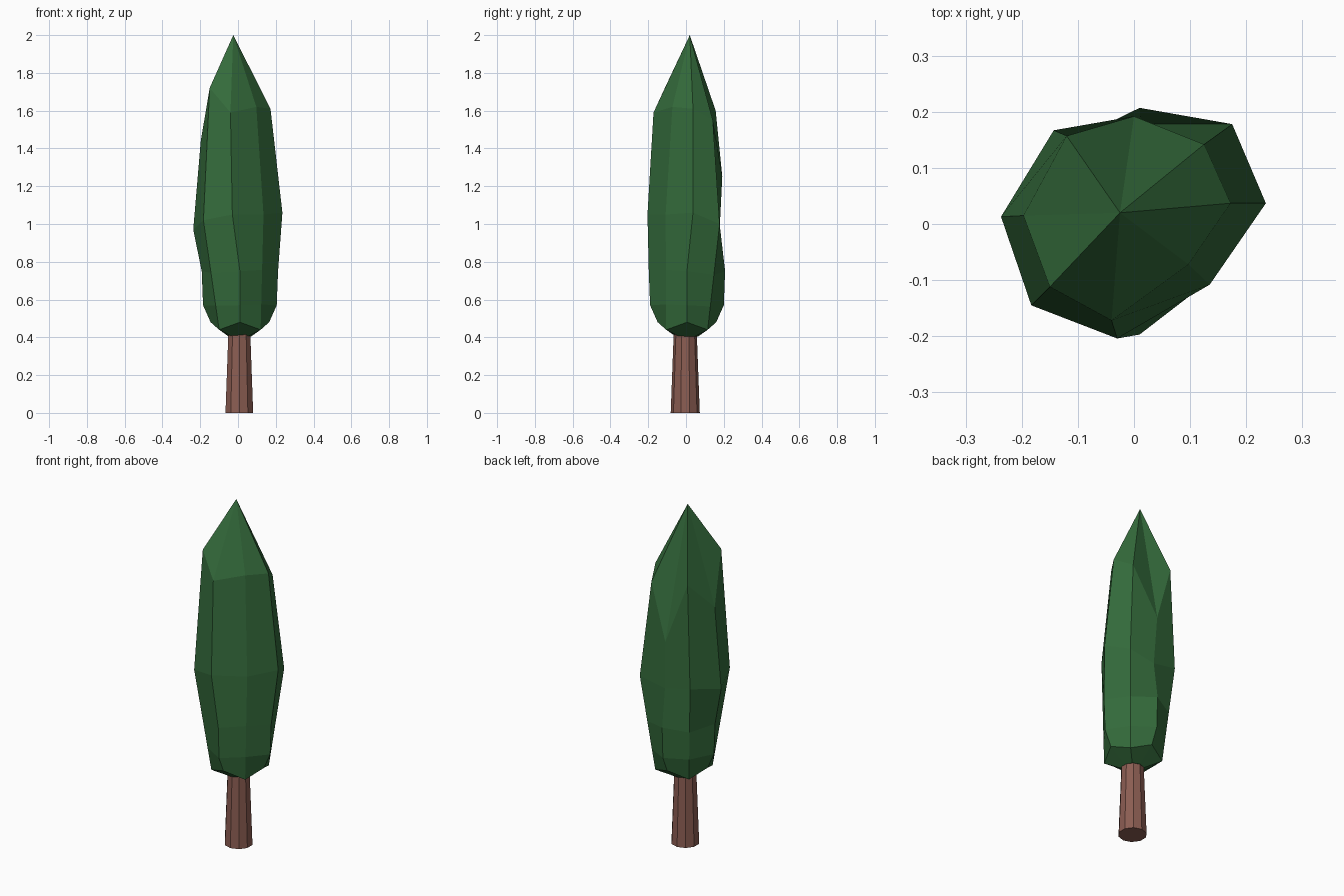
import bpy, bmesh
from math import cos, sin, tau, pi
from mathutils import Vector

if "Cube" in bpy.data.objects:
    bpy.data.objects.remove(bpy.data.objects["Cube"])


def material(name, rgb):
    m = bpy.data.materials.new(name)
    m.diffuse_color = (*rgb, 1)
    m.use_nodes = True
    m.node_tree.nodes["Principled BSDF"].inputs["Base Color"].default_value = m.diffuse_color
    return m


def finish(bm, name, mat):
    bmesh.ops.recalc_face_normals(bm, faces=bm.faces)
    me = bpy.data.meshes.new(name)
    bm.to_mesh(me)
    bm.free()
    me.materials.append(mat)
    ob = bpy.data.objects.new(name, me)
    bpy.context.collection.objects.link(ob)
    return ob


# Foliage: eight uneven columns, counter-clockwise from the left
top = [(-.197, .015, 1.44), (-.150, -.112, 1.72), (-.040, -.172, 1.59), (.097, -.072, 1.62),
       (.172, .037, 1.61), (.125, .142, 1.55), (.0, .192, 1.25), (-.120, .157, 1.60)]
mid = [(-.237, .013, .97), (-.183, -.145, 1.02), (-.030, -.204, 1.05), (.135, -.108, 1.05),
       (.235, .037, 1.06), (.175, .178, 1.0), (.012, .178, .97), (-.143, .167, 1.0)]
top = [Vector(p) for p in top]
mid = [Vector(p) for p in mid]
lower, foot, under, base = [], [], [], []
for i in range(8):
    a = pi + tau * i / 8
    d = Vector((cos(a), sin(a), 0))
    c = Vector((.01, .005, 0))
    main = i % 2 == 0
    under.append(c + d * .155 + Vector((0, 0, .48 if main else .44)))
    if main:
        foot.append(c + d * .195 + Vector((0, 0, .57)))
        low = c + d * .202 + Vector((0, 0, .75))
    else:
        foot.append(under[i].lerp(mid[i], .22))
        low = under[i].lerp(mid[i], .52)
    lower.append(low)
    base.append(c + d * .06 + Vector((0, 0, .405)))

bm = bmesh.new()
rings = [[bm.verts.new(p) for p in r] for r in (top, mid, lower, foot, under, base)]
tip = bm.verts.new((-.025, .02, 2))
for i in range(8):
    j = (i + 1) % 8
    bm.faces.new((tip, rings[0][i], rings[0][j]))
    for r, s in zip(rings, rings[1:]):
        bm.faces.new((r[i], s[i], s[j], r[j]))
bm.faces.new(rings[-1])
finish(bm, "foliage", material("leaf green", (.035, .15, .045)))

# Trunk: tapered ten-sided post
bm = bmesh.new()
bmesh.ops.create_cone(bm, cap_ends=True, segments=10, radius1=.077, radius2=.06, depth=.45)
trunk = finish(bm, "trunk", material("bark brown", (.26, .11, .085)))
trunk.location = (.007, -.004, .225)
